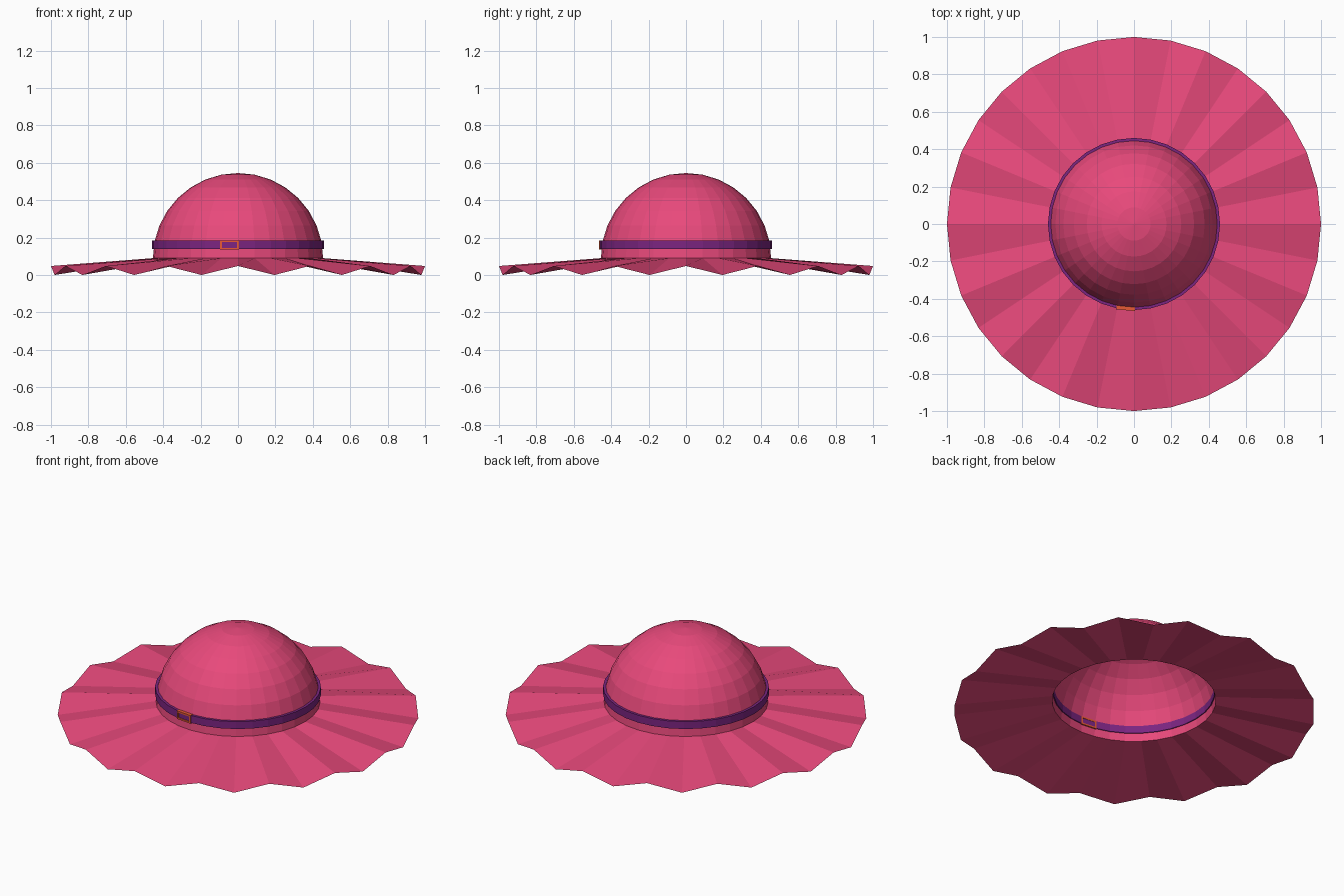
import bpy, bmesh
from math import sin, cos, pi

if "Cube" in bpy.data.objects:
    bpy.data.objects.remove(bpy.data.objects["Cube"])

N = 32  # sides around the hat


def material(name, rgb):
    m = bpy.data.materials.new(name)
    m.diffuse_color = (*rgb, 1)
    m.use_nodes = True
    m.node_tree.nodes["Principled BSDF"].inputs["Base Color"].default_value = m.diffuse_color
    return m


def make(name, rings, mat, closed=False, cap=False):
    """Skin a list of equal-length point rings with quads."""
    bm = bmesh.new()
    vs = [[bm.verts.new(p) for p in r] for r in rings]
    n = len(vs[0])
    for i in range(len(vs) if closed else len(vs) - 1):
        a, b = vs[i], vs[(i + 1) % len(vs)]
        for j in range(n):
            k = (j + 1) % n
            bm.faces.new((a[j], a[k], b[k], b[j]))
    if cap:
        top = bm.verts.new(cap)
        for j in range(n):
            bm.faces.new((vs[-1][j], vs[-1][(j + 1) % n], top))
    me = bpy.data.meshes.new(name)
    bm.to_mesh(me)
    bm.free()
    me.materials.append(mat)
    ob = bpy.data.objects.new(name, me)
    bpy.context.collection.objects.link(ob)
    return ob


def ring(r, z, ripple=0):
    """Circle of N points; every second point drops by ripple."""
    return [(r * cos(2 * pi * j / N), r * sin(2 * pi * j / N), z - ripple * (j % 2))
            for j in range(N)]


pink = material("pink_felt", (0.81, 0.067, 0.2))
purple = material("purple_ribbon", (0.2, 0.018, 0.22))
orange = material("orange_metal", (0.8, 0.1, 0.035))

# Crown: open hemisphere
R, Z = 0.455, 0.09
make("crown", [ring(R * cos(i * pi / 16), Z + R * sin(i * pi / 16)) for i in range(8)],
     pink, cap=(0, 0, Z + R))

# Rippled brim: single pleated sheet
make("brim", [ring(1.0, 0.048, 0.048), ring(R, Z)], pink)

# Ribbon band: ring with rectangular section
make("hat_band", [ring(0.46, 0.138), ring(0.46, 0.183), ring(0.445, 0.183), ring(0.445, 0.138)],
     purple, closed=True)


# Buckle: rectangular frame lying on one facet of the band
def rect(w, h, y):
    return [(-w, y, -h), (w, y, -h), (w, y, h), (-w, y, h)]


yo, yi = -0.463, -0.441
buckle = make("buckle", [rect(0.05, 0.025, yi), rect(0.05, 0.025, yo),
                         rect(0.04, 0.015, yo), rect(0.04, 0.015, yi)],
              orange, closed=True)
buckle.rotation_euler.z = -pi / N
buckle.location.z = 0.16
